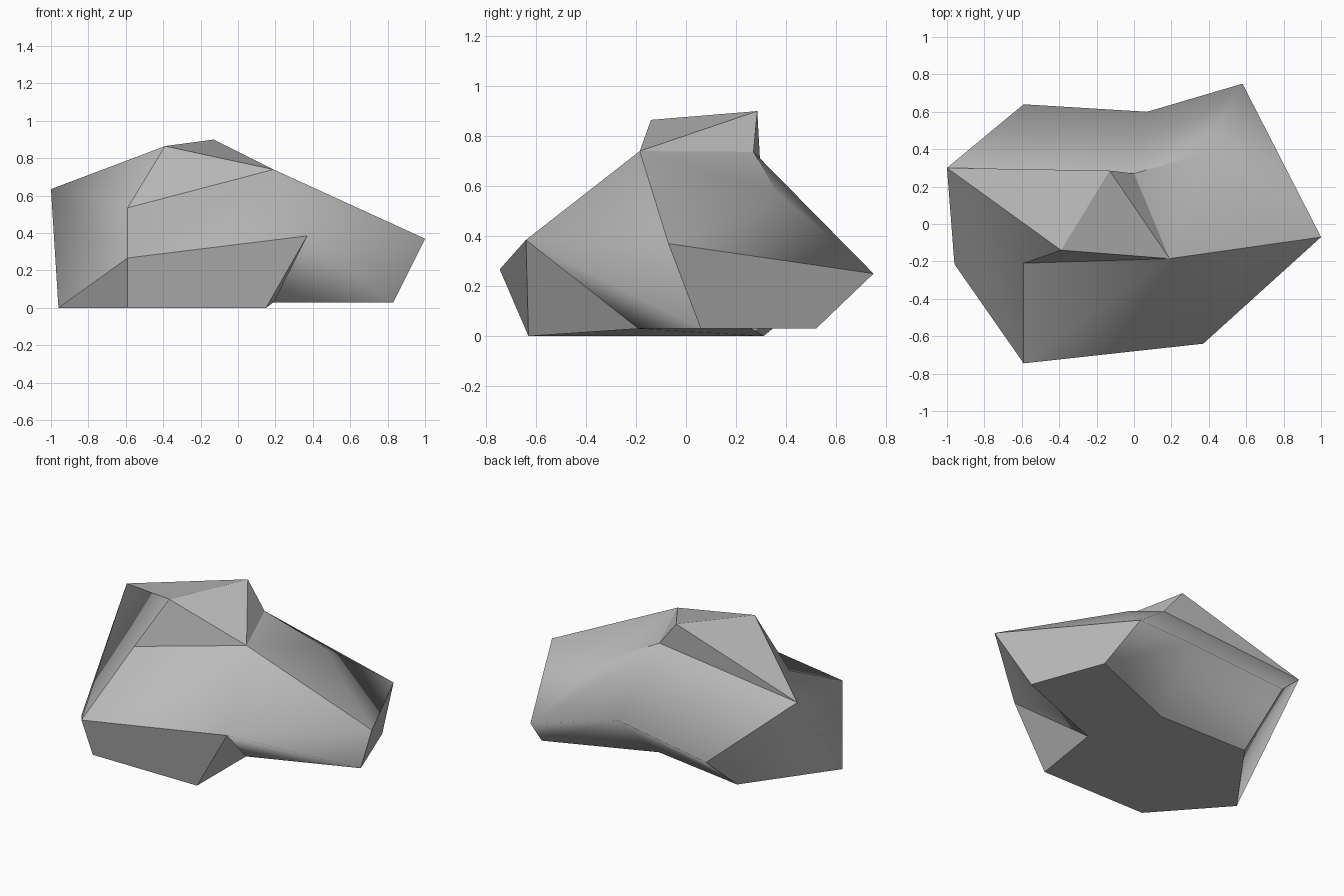
import bpy
import bmesh
from math import radians

cube = bpy.data.objects.get("Cube")
if cube:
    bpy.data.objects.remove(cube, do_unlink=True)

# Corners of the boulder
corners = {
    # peak and shoulders
    "A": (-1, .3, .635), "B": (-.59, -.21, .535), "C": (-.39, -.14, .865),
    "D": (-.13, .285, .9), "E": (.19, -.185, .74), "F": (0, .27, .737),
    "G": (.34, .365, .57),
    # widest points
    "H": (.58, .75, .25), "I": (1, -.07, .37), "J": (.37, -.64, .385),
    "K": (-.59, -.745, .267), "N": (-.59, .64, .27), "O": (.07, .6, .35),
    # underside
    "L": (-.96, -.215, 0), "P": (.15, -.63, 0), "W": (-.59, -.63, 0),
    "V": (-.58, .31, 0), "Q": (.83, .06, .03), "S": (.19, -.19, .03),
    "T": (.66, .52, .03), "X": (.01, .26, .03),
}

# Facets, grouped by side
crown = "ABC ACD BEC CED DEF ADF EIGF"
front = "EBKJ JQIE JSQ KWPJ JPS"
sides = "ALKB KLW ANVL GHI IHTQ"
back = "ANOF FGHO OXTH ONVX"
base = "QTXS XVLWPS"

# Edges that stay rounded although the surface bends there
soft_edges = {frozenset(pair) for pair in
              "EJ JQ AB AL NO FO OX OH GI GH".split()}

bm = bmesh.new()
vert = {name: bm.verts.new(co) for name, co in corners.items()}
for facet in " ".join((crown, front, sides, back, base)).split():
    bm.faces.new([vert[name] for name in facet]).smooth = True
bmesh.ops.recalc_face_normals(bm, faces=bm.faces[:])

# Crisp creases everywhere else
soft = {frozenset(vert[name] for name in pair) for pair in soft_edges}
for edge in bm.edges:
    rounded = frozenset(edge.verts) in soft
    edge.smooth = rounded or edge.calc_face_angle(0) < radians(15)

mesh = bpy.data.meshes.new("boulder")
bm.to_mesh(mesh)
bm.free()
boulder = bpy.data.objects.new("boulder", mesh)
bpy.context.scene.collection.objects.link(boulder)

# Plain stone grey
stone = bpy.data.materials.new("stone grey")
stone.use_nodes = True
grey = (.5, .5, .5, 1)
stone.diffuse_color = grey
for node in stone.node_tree.nodes:
    if node.type == "BSDF_PRINCIPLED":
        node.inputs["Base Color"].default_value = grey
mesh.materials.append(stone)
